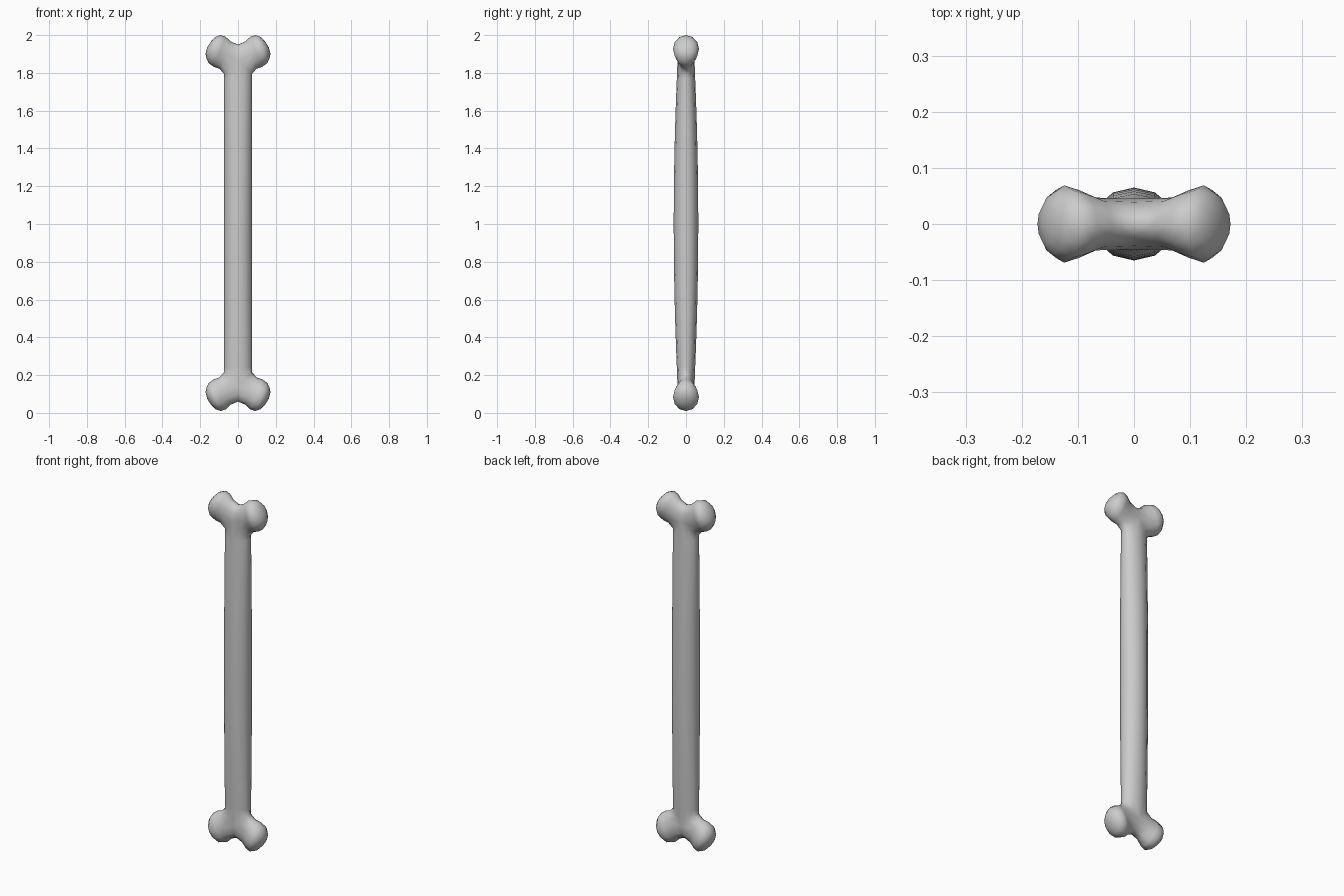
import bpy, bmesh
from math import sin, cos, pi

if "Cube" in bpy.data.objects:
    bpy.data.objects.remove(bpy.data.objects["Cube"])

N = 12            # sides around the shaft and each knob
MID = 1.005       # mirror height
bm = bmesh.new()


def vert(x, y, z):
    return bm.verts.new((x, y, z - MID))


def bridge(a, b, closed):
    n = len(a)
    for i in range(n if closed else n - 1):
        j = (i + 1) % n
        bm.faces.new((a[i], a[j], b[j], b[i]))


angles = [2 * pi * i / N for i in range(N)]

# junction ring: upper half lies on the centre plane, lower half meets the shaft
joint = []
for t in angles:
    c = cos(t)
    x = 0.075 * -c if c < -1e-6 else 0.0
    joint.append(vert(x, 0.045 * sin(t), 1.87 + (0.08 if c > 0 else 0.075) * c))

# knob rings: upper point (x, z), lower point (x, z), half depth
knob = [
    ((0.038, 1.966), (0.098, 1.822), 0.047),
    ((0.066, 1.992), (0.128, 1.832), 0.060),
    ((0.093, 2.000), (0.156, 1.852), 0.069),
    ((0.120, 1.990), (0.168, 1.880), 0.054),
    ((0.142, 1.968), (0.172, 1.900), 0.034),
]
prev = joint
for (ux, uz), (lx, lz), d in knob:
    ring = [vert((ux + lx) / 2 + (ux - lx) / 2 * cos(t), d * sin(t),
                 (uz + lz) / 2 + (uz - lz) / 2 * cos(t)) for t in angles]
    bridge(prev, ring, True)
    prev = ring
tip = vert(0.163, 0, 1.936)
for i in range(N):
    bm.faces.new((prev[i], prev[(i + 1) % N], tip))

# quarter shaft, slightly thicker in the middle
q = N // 4
half = angles[q:3 * q + 1]
prev = joint[q:3 * q + 1]
for z in (1.77, 1.65, 1.5, 1.35, 1.2, 1.1, MID):
    d = 0.047 + 0.018 * (1 - ((z - MID) / 0.8) ** 2)
    ring = [vert(max(0.0, -0.075 * cos(t)) if abs(cos(t)) > 1e-6 else 0.0,
                 d * sin(t), z) for t in half]
    bridge(prev, ring, False)
    prev = ring

bmesh.ops.recalc_face_normals(bm, faces=bm.faces)
# outward check using the knob tip
bm.normal_update()
tip.normal_update()
if tip.normal.x < 0:
    bmesh.ops.reverse_faces(bm, faces=bm.faces)
for f in bm.faces:
    f.smooth = True

me = bpy.data.meshes.new("bone")
bm.to_mesh(me)
bm.free()
bone = bpy.data.objects.new("bone", me)
bone.location.z = MID
bpy.context.collection.objects.link(bone)

# mirror left-right and top-bottom
mir = bone.modifiers.new("mirror", 'MIRROR')
mir.use_axis = (True, False, True)
mir.use_clip = True
mir.merge_threshold = 0.0005
